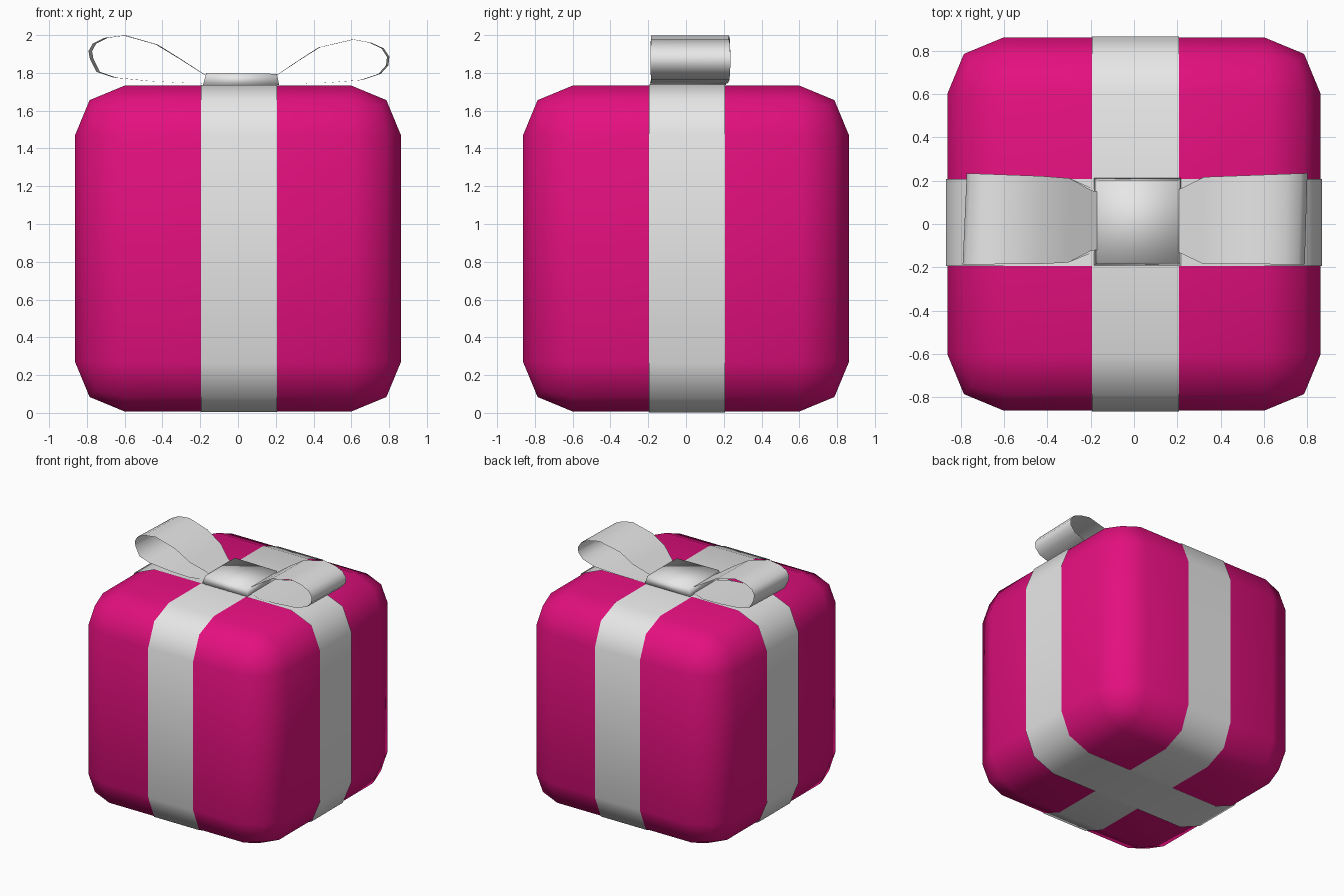
import bpy, bmesh, math
from mathutils import Vector

if "Cube" in bpy.data.objects:
    bpy.data.objects.remove(bpy.data.objects["Cube"])

CZ, HALF, R = 0.87, 0.8625, 0.262   # box centre height, half size, corner radius


def material(name, rgb):
    m = bpy.data.materials.new(name)
    m.diffuse_color = (*rgb, 1)
    m.use_nodes = True
    m.node_tree.nodes["Principled BSDF"].inputs["Base Color"].default_value = m.diffuse_color
    return m


pink = material("pink wrapping", (0.77, 0.005, 0.21))
silver = material("light grey ribbon", (0.8, 0.8, 0.8))


def add(name, bm, mat):
    bmesh.ops.recalc_face_normals(bm, faces=bm.faces)
    me = bpy.data.meshes.new(name)
    bm.to_mesh(me)
    bm.free()
    me.materials.append(mat)
    for p in me.polygons:
        p.use_smooth = True
    ob = bpy.data.objects.new(name, me)
    bpy.context.collection.objects.link(ob)
    return ob


def strip(name, left, right, closed=False):
    """Ribbon sheet between two matching edge paths."""
    bm = bmesh.new()
    a = [bm.verts.new(p) for p in left]
    b = [bm.verts.new(p) for p in right]
    n = len(a)
    for i in range(n if closed else n - 1):
        j = (i + 1) % n
        bm.faces.new((a[i], a[j], b[j], b[i]))
    return add(name, bm, silver)


# Box with two-step rounded edges
bm = bmesh.new()
bmesh.ops.create_cube(bm, size=2 * HALF)
bmesh.ops.bevel(bm, geom=bm.edges[:], offset=R, segments=2, profile=0.5, affect='EDGES')
bmesh.ops.translate(bm, verts=bm.verts[:], vec=(0, 0, CZ))
add("gift_box", bm, pink)


# Ribbon bands hugging the box
def rounded_square(h):
    pts = []
    for k in range(4):
        c = Vector((1, 1)) * (h - R)
        for s in range(3):
            t = math.radians(45 * s)
            x, y = c.x + R * math.cos(t), c.y + R * math.sin(t)
            for _ in range(k):
                x, y = -y, x
            pts.append((x, y))
    return pts


lo, hi = -0.195, 0.207
p = rounded_square(HALF + 0.004)
strip("ribbon_front_to_back", [(lo, u, CZ + v) for u, v in p], [(hi, u, CZ + v) for u, v in p], True)
p = rounded_square(HALF + 0.006)
strip("ribbon_side_to_side", [(u, lo, CZ + v) for u, v in p], [(u, hi, CZ + v) for u, v in p], True)

# Bow loops: side profiles (x, z), pinched in towards the knot
left_loop = [(-0.15, 1.775), (-0.2, 1.805), (-0.3, 1.87), (-0.43, 1.95), (-0.6, 1.998), (-0.7, 1.985),
             (-0.76, 1.955), (-0.782, 1.915), (-0.775, 1.875), (-0.74, 1.805),
             (-0.65, 1.775), (-0.47, 1.757), (-0.3, 1.748), (-0.15, 1.744)]
right_loop = [(0.17, 1.765), (0.22, 1.797), (0.32, 1.865), (0.43, 1.935), (0.61, 1.977), (0.7, 1.96),
              (0.765, 1.93), (0.795, 1.885), (0.79, 1.84), (0.75, 1.795),
              (0.65, 1.762), (0.47, 1.748), (0.32, 1.744), (0.17, 1.742)]


def bow_loop(name, prof, skew):
    front, back = [], []
    for x, z in prof:
        r = abs(x)
        half = 0.13 + 0.07 * min(1, max(0, (r - 0.18) / 0.13)) + 0.01 * max(0, r - 0.3) / 0.45
        mid = 0.012 + 0.015 * r
        d = skew * r
        front.append((x - d, mid - half, z))
        back.append((x + d, mid + half, z))
    return strip(name, front, back)


bow_loop("bow_loop_left", left_loop, 0.012)
bow_loop("bow_loop_right", right_loop, 0.008)

# Knot: flat block tapering upward
bm = bmesh.new()
bmesh.ops.create_cube(bm, size=1)
for v in bm.verts:
    top = v.co.z > 0
    sx, sy = v.co.x > 0, v.co.y > 0
    if top:
        v.co = (0.206 if sx else -0.168, 0.2 if sy else -0.178, 1.795 if sx else 1.8)
    else:
        v.co = (0.218 if sx else -0.185, 0.212 if sy else -0.192, 1.736)
add("bow_knot", bm, silver)
